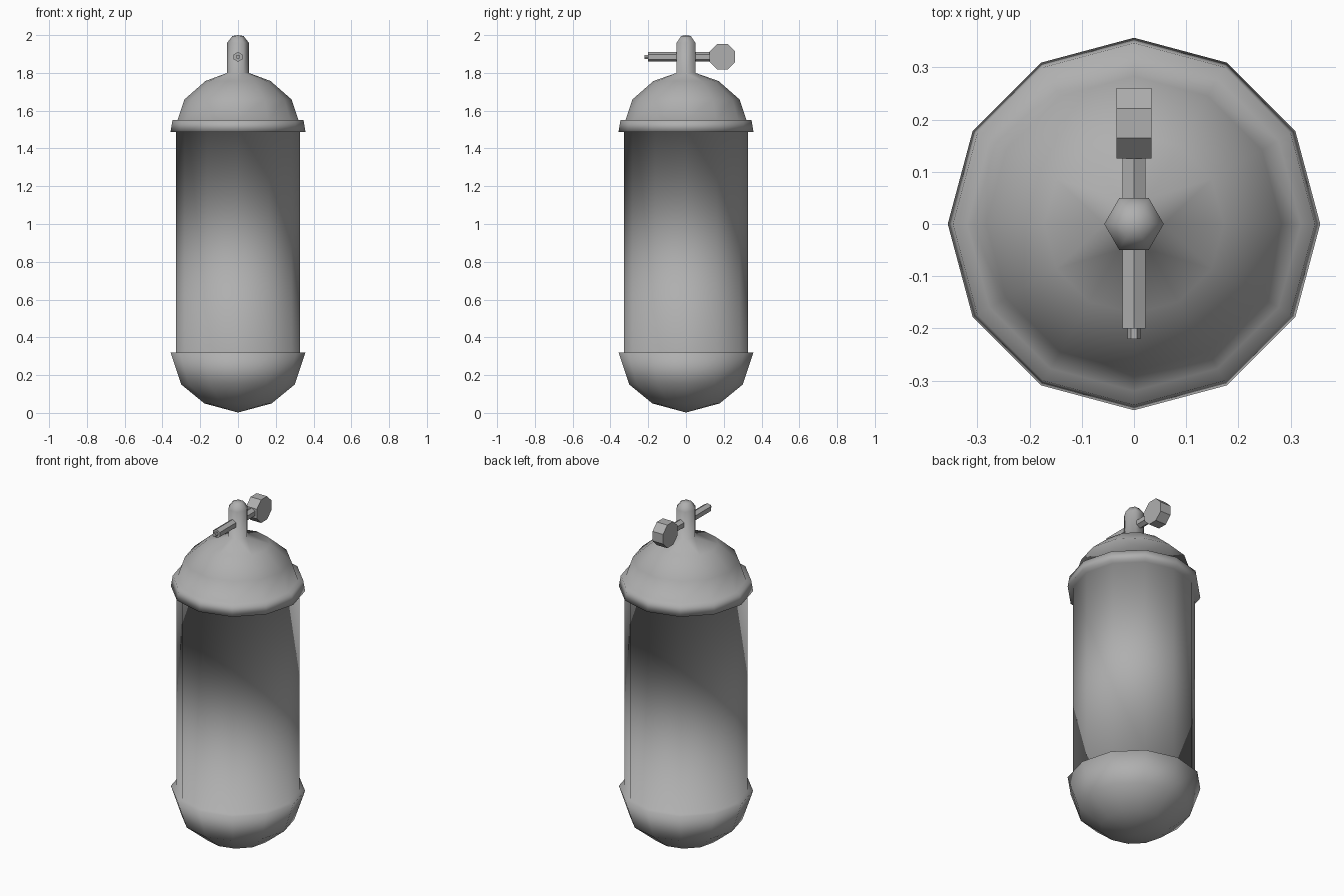
import bpy, bmesh, math
from mathutils import Matrix

if "Cube" in bpy.data.objects:
    bpy.data.objects.remove(bpy.data.objects["Cube"])

grey = bpy.data.materials.new("dark_grey")
grey.diffuse_color = (0.43, 0.43, 0.43, 1)
grey.use_nodes = True
grey.node_tree.nodes["Principled BSDF"].inputs["Base Color"].default_value = grey.diffuse_color


def lathe(name, profile, sides, start=0.0, matrix=Matrix(), smooth=True):
    """Revolve (radius, height[, step]) points about z; radius 0 is a pole,
    step 2 keeps only every second vertex of that ring."""
    bm = bmesh.new()
    rings = []
    for r, z, *step in profile:
        step = sides if r == 0 else (step[0] if step else 1)
        ring = []
        for i in range(sides):
            a = start + 2 * math.pi * i / sides
            ring.append(ring[-1] if i % step else
                        bm.verts.new((r * math.cos(a), r * math.sin(a), z)))
        rings.append(ring)
    for low, high in zip(rings, rings[1:]):
        for i in range(sides):
            j = (i + 1) % sides
            corners = list(dict.fromkeys((low[i], low[j], high[j], high[i])))
            if len(corners) > 2:
                bm.faces.new(corners).smooth = smooth
    # flat end caps where the profile is left open
    for ring, flip in ((rings[0], True), (rings[-1], False)):
        if len(set(ring)) > 1:
            bm.faces.new(ring[::-1] if flip else ring)
    bm.transform(matrix)
    mesh = bpy.data.meshes.new(name)
    bm.to_mesh(mesh)
    bm.free()
    mesh.materials.append(grey)
    obj = bpy.data.objects.new(name, mesh)
    bpy.context.collection.objects.link(obj)
    return obj


# Tank: rounded base, straight body, collar, dome and six-sided neck in one smooth skin
lathe("tank", [(0, 0.002), (0.178, 0.05), (0.3, 0.15), (0.357, 0.32),
               (0.327, 0.32), (0.327, 1.488), (0.357, 1.488), (0.347, 1.55),
               (0.32, 1.55), (0.283, 1.66), (0.172, 1.757),
               (0.057, 1.80, 2), (0.057, 1.96, 2), (0.03, 1.995, 2), (0, 2.0)], 12)

# Valve spindle along y with a small nozzle at the front
axis_y = Matrix.Translation((0, 0, 1.885)) @ Matrix.Rotation(math.radians(-90), 4, 'X')
lathe("valve_spindle", [(0.026, -0.20), (0.026, 0.14)], 6, math.radians(30), axis_y, smooth=False)
lathe("valve_nozzle", [(0.012, -0.22), (0.012, -0.19)], 6, 0, axis_y, smooth=False)

# Octagonal hand knob at the back
axis_x = Matrix.Translation((0, 0.193, 1.885)) @ Matrix.Rotation(math.radians(90), 4, 'Y')
lathe("valve_knob", [(0.073, -0.034), (0.073, 0.034)], 8, math.radians(22.5), axis_x, smooth=False)
